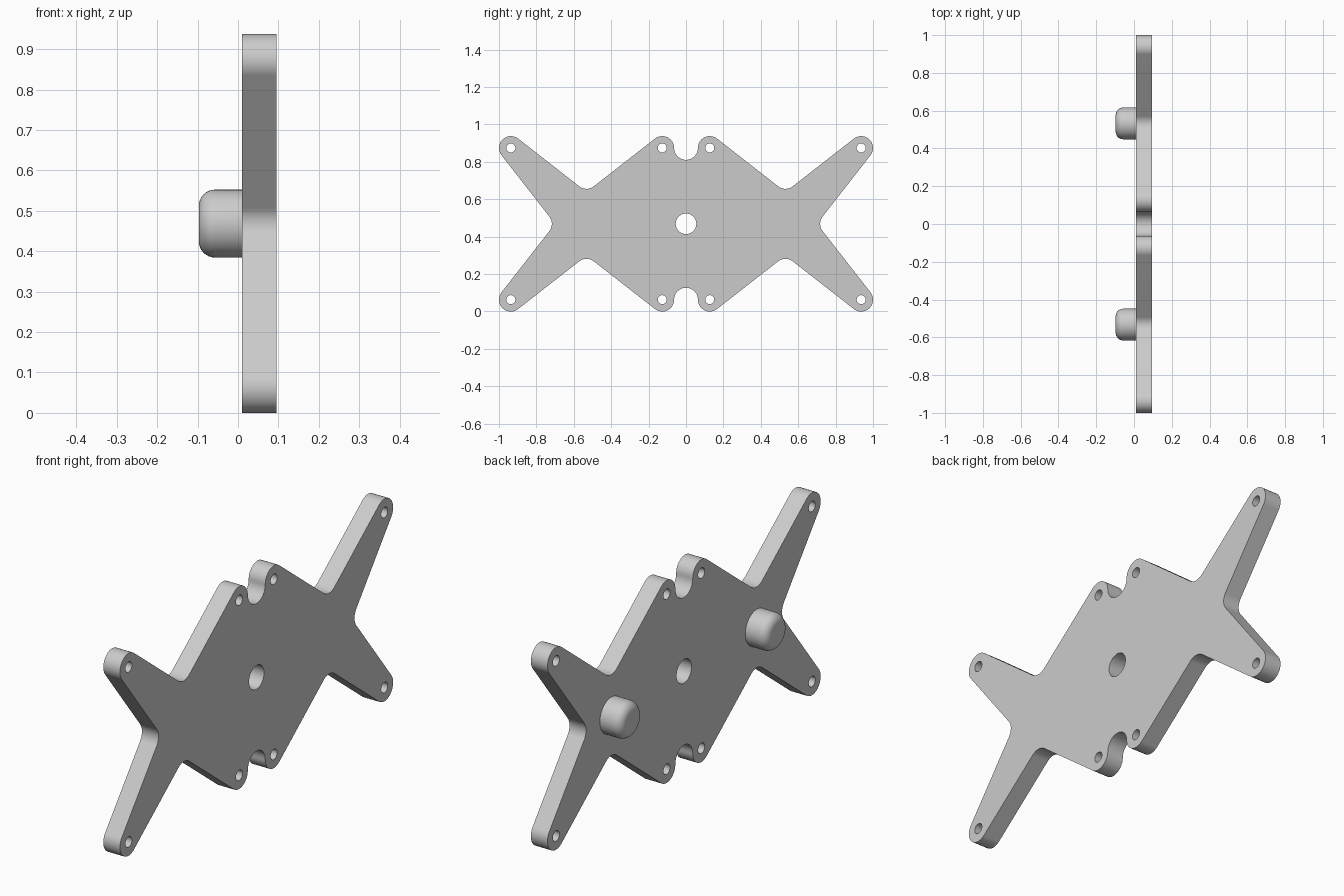
import bpy, bmesh, math
from mathutils import Matrix, Vector

cube = bpy.data.objects.get("Cube")
if cube:
    bpy.data.objects.remove(cube, do_unlink=True)

MID_Z = 0.4685           # height of the plate centre
BACK, FACE = 0.01, 0.095  # plate thickness range along x
R = 0.0635               # radius of tips, notches and fillets
TIP_Z = 0.4055           # tip height above the plate centre
TIPS = (0.127, 0.9365)   # inner and outer tip distances

grey = bpy.data.materials.new("light grey")
grey.use_nodes = True
colour = (0.6, 0.6, 0.6, 1)
grey.diffuse_color = colour
grey.node_tree.nodes["Principled BSDF"].inputs["Base Color"].default_value = colour


def arc(cy, cz, r, start, end, steps):
    angles = [math.radians(start + (end - start) * i / steps) for i in range(steps + 1)]
    return [(cy + r * math.cos(a), cz + r * math.sin(a)) for a in angles]


def finish(bm, name):
    bmesh.ops.recalc_face_normals(bm, faces=bm.faces)
    mesh = bpy.data.meshes.new(name)
    bm.to_mesh(mesh)
    bm.free()
    mesh.materials.append(grey)
    obj = bpy.data.objects.new(name, mesh)
    bpy.context.collection.objects.link(obj)
    bpy.ops.object.select_all(action='DESELECT')
    obj.select_set(True)
    bpy.context.view_layer.objects.active = obj
    bpy.ops.object.shade_smooth_by_angle(angle=math.radians(30))
    return obj


# Quarter outline: notch, inner tip, arm fillet, outer tip, end fillet
quarter = (arc(0, TIP_Z, R, -90, 0, 12)
           + arc(TIPS[0], TIP_Z, R, 180, 52, 18)[1:]
           + arc(sum(TIPS) / 2, 0.2506, R, 232, 308, 12)
           + arc(TIPS[1], TIP_Z, R, 128, -38, 24)
           + arc(0.7808, 0, R, 142, 180, 6))
half = quarter + [(y, -z) for y, z in reversed(quarter[:-1])]
outline = half + [(-y, z) for y, z in reversed(half[1:-1])]

# Holes: one in the centre and one in each tip
loops = [outline, arc(0, 0, 0.055, 0, 360, 48)[:-1]]
for y in TIPS:
    for sy in (-1, 1):
        for sz in (-1, 1):
            loops.append(arc(sy * y, sz * TIP_Z, 0.024, 0, 360, 32)[:-1])

# Plate
bm = bmesh.new()
edges = []
for loop in loops:
    verts = [bm.verts.new((BACK, y, z + MID_Z)) for y, z in loop]
    edges += [bm.edges.new((verts[i - 1], verts[i])) for i in range(len(verts))]
bmesh.ops.triangle_fill(bm, edges=edges, use_beauty=True, normal=(1, 0, 0))
extruded = bmesh.ops.extrude_face_region(bm, geom=bm.faces[:], use_keep_orig=True)
moved = [g for g in extruded["geom"] if isinstance(g, bmesh.types.BMVert)]
bmesh.ops.translate(bm, verts=moved, vec=(FACE - BACK, 0, 0))
finish(bm, "mounting_plate")

# Pegs with a rounded free end
PEG_END, PEG_R = -0.097, 0.084
for name, side in (("back_peg", 1), ("front_peg", -1)):
    bm = bmesh.new()
    place = (Matrix.Translation(((PEG_END + BACK) / 2, side * 0.5325, MID_Z))
             @ Matrix.Rotation(math.radians(-90), 4, 'Y'))
    bmesh.ops.create_cone(bm, cap_ends=True, segments=48, radius1=PEG_R,
                          radius2=PEG_R, depth=BACK - PEG_END, matrix=place)
    rim = [e for e in bm.edges if all(v.co.x < PEG_END + 0.001 for v in e.verts)]
    bmesh.ops.bevel(bm, geom=rim, offset=0.04, segments=8, profile=0.5, affect='EDGES')
    finish(bm, name)
